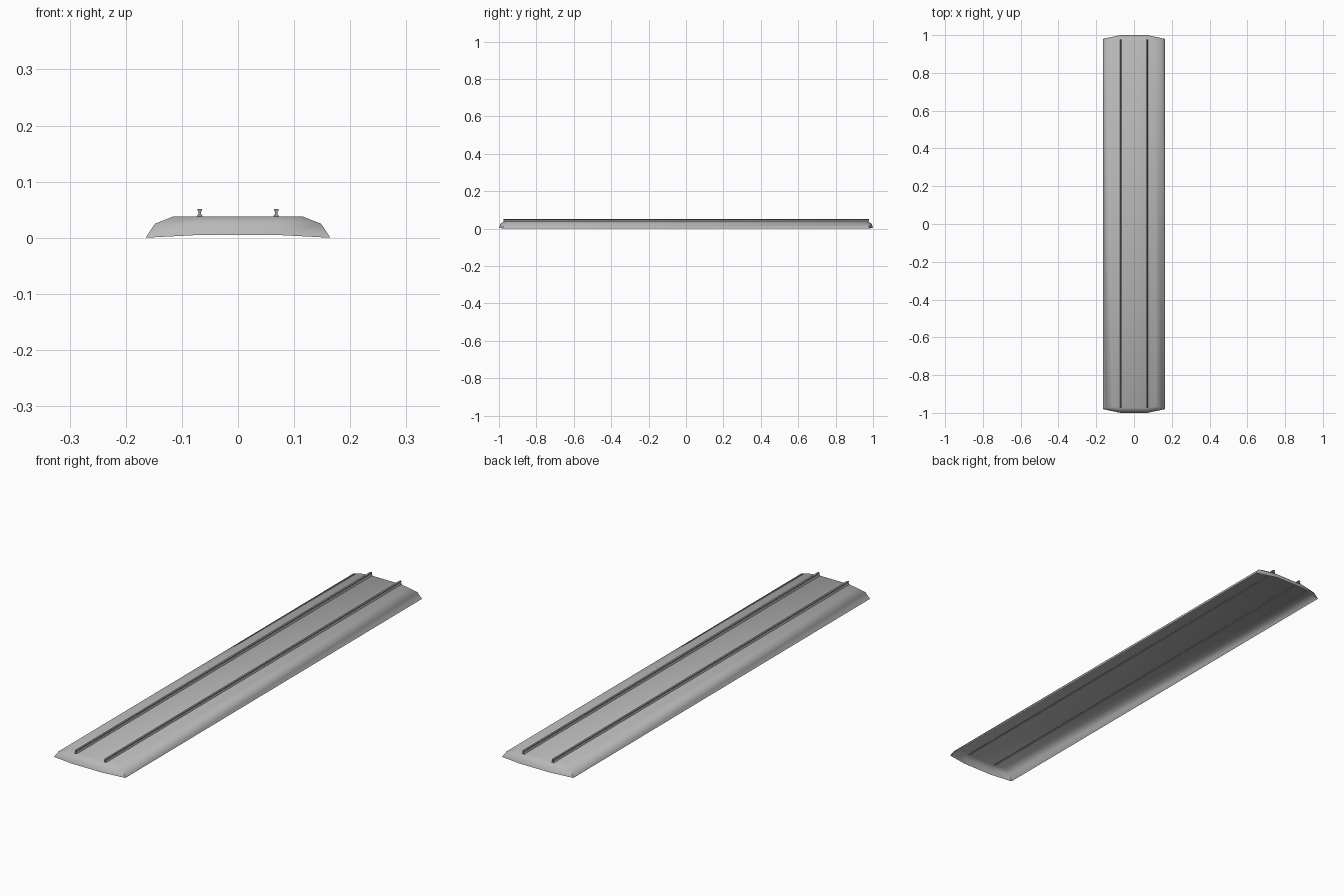
import bpy, bmesh, math

cube = bpy.data.objects.get("Cube")
if cube:
    bpy.data.objects.remove(cube, do_unlink=True)


def make_material(name, grey):
    mat = bpy.data.materials.new(name)
    mat.use_nodes = True
    colour = (grey, grey, grey, 1)
    mat.diffuse_color = colour
    mat.node_tree.nodes["Principled BSDF"].inputs["Base Color"].default_value = colour
    return mat


def make_object(name, bm, mat, angle):
    mesh = bpy.data.meshes.new(name)
    bm.to_mesh(mesh)
    bm.free()
    mesh.materials.append(mat)
    obj = bpy.data.objects.new(name, mesh)
    bpy.context.collection.objects.link(obj)
    bpy.ops.object.select_all(action="DESELECT")
    obj.select_set(True)
    bpy.context.view_layer.objects.active = obj
    bpy.ops.object.shade_smooth_by_angle(angle=math.radians(angle))
    return obj


def bridge(bm, a, b):
    for i in range(len(a)):
        k = (i + 1) % len(a)
        bm.faces.new((a[i], a[k], b[k], b[i]))


bed_grey = make_material("bed_grey", 0.48)
rail_grey = make_material("rail_grey", 0.3)

# Gravel bed: open-bottomed shell of nested outlines with bowed ends
# each level: half width, corner y, end half width, end y, height, end lift
levels = [(0.165, 0.98, 0.07, 1.0, 0.0, 0.005),
          (0.148, 0.975, 0.07, 0.993, 0.025, 0.0),
          (0.115, 0.965, 0.07, 0.975, 0.038, 0.0)]
bm = bmesh.new()
rings = []
for half, corner, flat, end, z, lift in levels:
    outline = [(half, -corner, z), (half, corner, z),
               (flat, end, z + lift), (-flat, end, z + lift),
               (-half, corner, z), (-half, -corner, z),
               (-flat, -end, z + lift), (flat, -end, z + lift)]
    rings.append([bm.verts.new(p) for p in outline])
for lower, upper in zip(rings, rings[1:]):
    bridge(bm, lower, upper)
bm.faces.new(rings[-1])
make_object("track_bed", bm, bed_grey, 60)

# Rails: flared foot, thin web and small head, swept along the bed
half_profile = [(0.006, 0.037), (0.002, 0.043), (0.002, 0.046),
                (0.004, 0.048), (0.004, 0.051)]
profile = half_profile + [(-x, z) for x, z in reversed(half_profile)]
for name, centre in (("left_rail", 0.068), ("right_rail", -0.068)):
    bm = bmesh.new()
    front, back = [[bm.verts.new((centre + x, y, z)) for x, z in profile]
                   for y in (-0.975, 0.978)]
    bridge(bm, front, back)
    bm.faces.new(front)
    bm.faces.new(back)
    bmesh.ops.recalc_face_normals(bm, faces=bm.faces)
    make_object(name, bm, rail_grey, 30)
